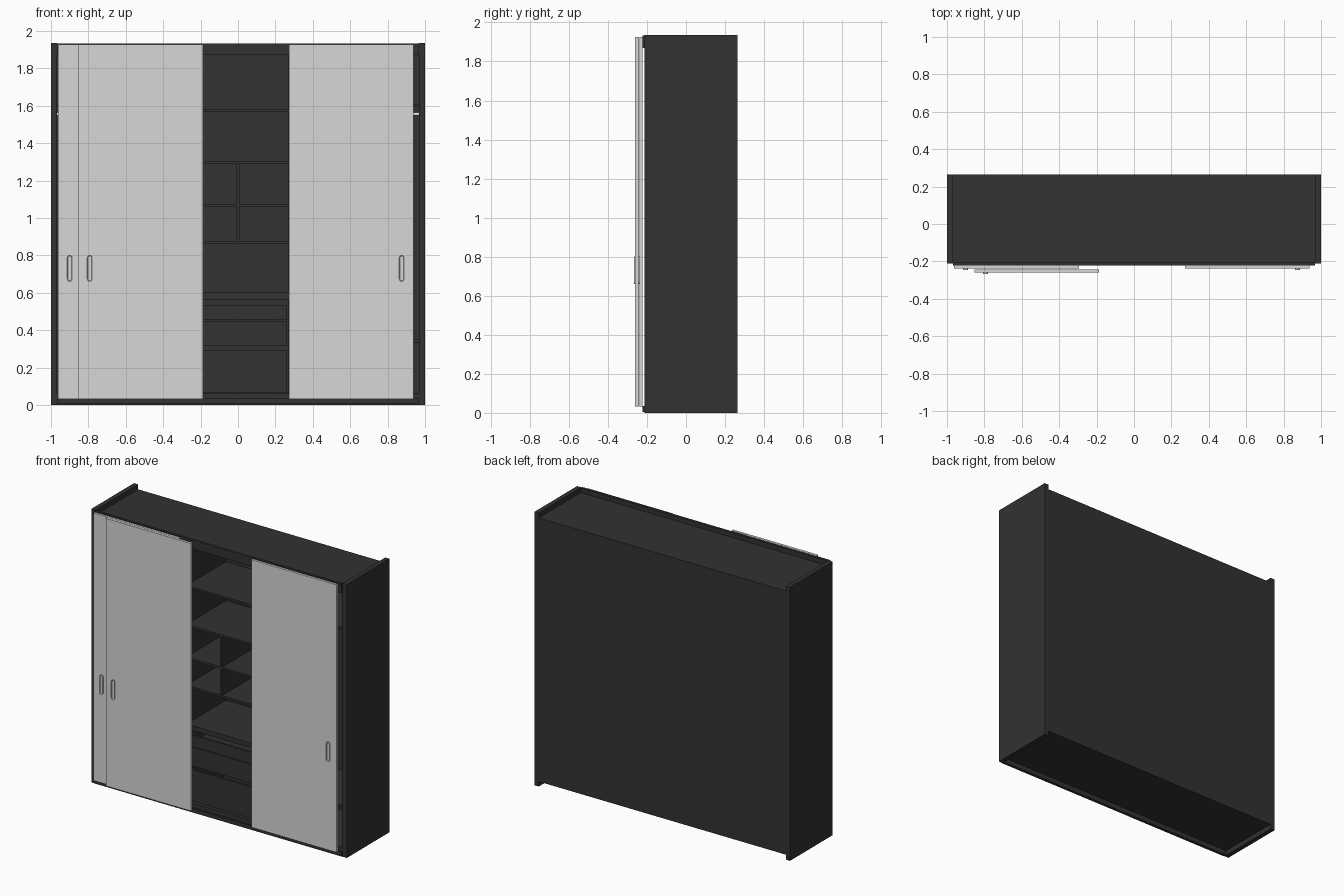
import bpy, bmesh, math
from mathutils import Matrix

if "Cube" in bpy.data.objects:
    bpy.data.objects.remove(bpy.data.objects["Cube"])


def material(name, rgb):
    m = bpy.data.materials.new(name)
    m.diffuse_color = (*rgb, 1)
    m.use_nodes = True
    m.node_tree.nodes["Principled BSDF"].inputs["Base Color"].default_value = m.diffuse_color
    return m


DARK = material("dark_wood", (0.032, 0.032, 0.032))
LIGHT = material("light_grey_door", (0.68, 0.68, 0.68))
METAL = material("bright_metal", (0.88, 0.88, 0.88))


def finish(name, bm, mat):
    bmesh.ops.recalc_face_normals(bm, faces=bm.faces)
    me = bpy.data.meshes.new(name)
    bm.to_mesh(me)
    bm.free()
    me.materials.append(mat)
    ob = bpy.data.objects.new(name, me)
    bpy.context.collection.objects.link(ob)
    return ob


def box(name, x0, x1, y0, y1, z0, z1, mat=DARK):
    bm = bmesh.new()
    m = Matrix.Translation(((x0 + x1) / 2, (y0 + y1) / 2, (z0 + z1) / 2)) \
        @ Matrix.Diagonal((x1 - x0, y1 - y0, z1 - z0, 1))
    bmesh.ops.create_cube(bm, size=1, matrix=m)
    return finish(name, bm, mat)


def handle(name, x, door_front):
    # rounded upright grip with a sunken middle
    bm = bmesh.new()
    r, half, zc = 0.013, 0.057, 0.73
    pts = []
    for i in range(18):
        a = math.pi * (i if i < 9 else i - 1) / 8
        pts.append((x + r * math.cos(a), zc + (half if i < 9 else -half) + r * math.sin(a)))
    back = [bm.verts.new((px, door_front, pz)) for px, pz in pts]
    front = [bm.verts.new((px, door_front - 0.006, pz)) for px, pz in pts]
    for i in range(18):
        j = (i + 1) % 18
        bm.faces.new((back[i], back[j], front[j], front[i]))
    bm.faces.new(back)
    face = bm.faces.new(front)
    bmesh.ops.recalc_face_normals(bm, faces=bm.faces)
    bmesh.ops.inset_region(bm, faces=[face], thickness=0.004, depth=0)
    bmesh.ops.translate(bm, verts=face.verts, vec=(0, 0.004, 0))
    return finish(name, bm, LIGHT)


W, BACK, FRONT, INNER = 0.967, 0.265, -0.212, 0.25
SHELF_Y = -0.19      # front edge of the interior fittings
COL = 0.27           # half width of the middle column
T = 0.015

# carcass
box("side_panel_left", -1, -W, FRONT, BACK, 0, 1.935)
box("side_panel_right", W, 1, FRONT, BACK, 0, 1.935)
box("top_panel", -W, W, FRONT, BACK, 1.87, 1.90)
box("bottom_panel", -W, W, FRONT, BACK, 0.035, 0.065)
box("back_panel", -W, W, INNER, BACK, 0.065, 1.87)
box("plinth", -W, W, FRONT, -0.195, 0, 0.035)

# sliding tracks
box("top_rail", -W, W, -0.222, -0.205, 1.87, 1.933)
box("bottom_rail", -W, W, -0.222, FRONT, 0.005, 0.035)

# column partitions
for side, s in (("left", -1), ("right", 1)):
    a, b = sorted((s * COL, s * (COL + T)))
    box("partition_" + side, a, b, SHELF_Y, INNER, 0.065, 1.87)

# middle column shelves and pigeonhole divider
for i, z in enumerate((0.585, 0.86, 1.06, 1.29, 1.565)):
    box(f"middle_shelf_{i + 1}", -COL, COL, SHELF_Y, INNER, z, z + T)
box("pigeonhole_divider", -T / 2, T / 2, SHELF_Y, INNER, 0.875, 1.29)
box("drawer_top_rail", -COL, COL, SHELF_Y, SHELF_Y + T, 0.565, 0.585)

# drawers: front, sides, back and base
for i, (z0, z1) in enumerate(((0.067, 0.29), (0.315, 0.45), (0.454, 0.535))):
    n = f"drawer_{i + 1}_"
    x, y1, zt = 0.263, 0.2, z1 - 0.02
    box(n + "front", -x, x, SHELF_Y, SHELF_Y + T, z0, z1)
    box(n + "left", -x, -x + T, SHELF_Y + T, y1, z0, zt)
    box(n + "right", x - T, x, SHELF_Y + T, y1, z0, zt)
    box(n + "back", -x + T, x - T, y1 - T, y1, z0, zt)
    box(n + "base", -x + T, x - T, SHELF_Y + T, y1 - T, z0, z0 + 0.01)

# side columns: shelves and hanging rods
for side, s in (("left", -1), ("right", 1)):
    a, b = sorted((s * (COL + T), s * W))
    for i, z in enumerate((0.335, 1.595)):
        box(f"{side}_shelf_{i + 1}", a, b, SHELF_Y, INNER, z, z + T)
    bm = bmesh.new()
    bmesh.ops.create_cone(bm, cap_ends=True, segments=16, radius1=0.009, radius2=0.009,
                          depth=b - a, matrix=Matrix.Translation(((a + b) / 2, 0.03, 1.555))
                          @ Matrix.Rotation(math.pi / 2, 4, "Y"))
    rod = finish(f"hanging_rod_{side}", bm, METAL)
    for p in rod.data.polygons:
        p.use_smooth = len(p.vertices) == 4

# sliding doors with handles
for name, x0, x1, y0, y1, hx in (
        ("rear_left", -0.963, -0.295, -0.239, -0.223, -0.90),
        ("front_left", -0.853, -0.187, -0.260, -0.242, -0.793),
        ("right", 0.272, 0.938, -0.239, -0.223, 0.875)):
    box("door_" + name, x0, x1, y0, y1, 0.033, 1.926, LIGHT)
    handle("handle_" + name, hx, y0)
